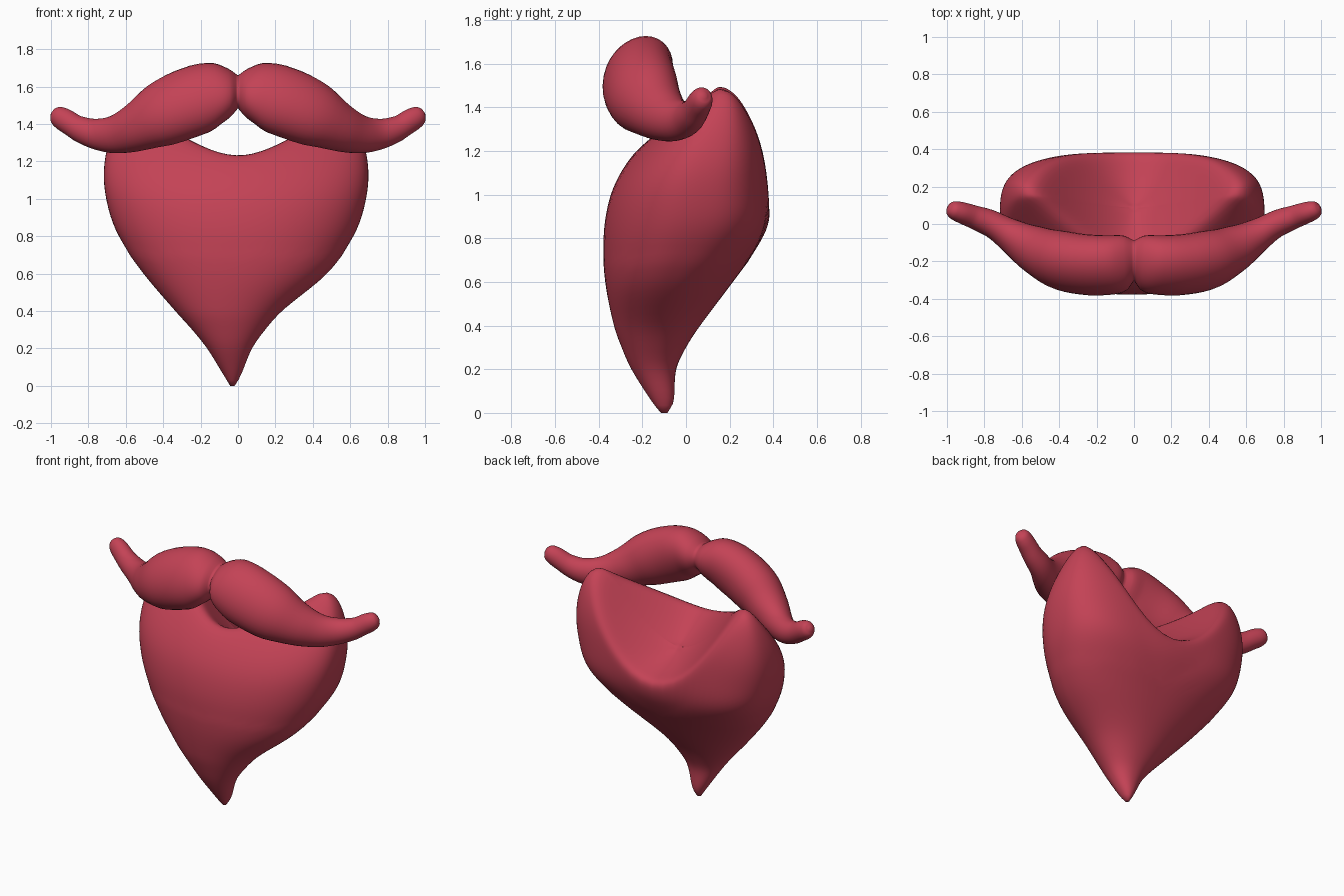
import bpy, bmesh, math
from mathutils import Vector

if "Cube" in bpy.data.objects:
    bpy.data.objects.remove(bpy.data.objects["Cube"])

red = bpy.data.materials.new("warm red")
red.diffuse_color = (0.55, 0.055, 0.092, 1)
red.use_nodes = True
red.node_tree.nodes["Principled BSDF"].inputs["Base Color"].default_value = red.diffuse_color


def spline(rows, i, t):
    """Smooth row between rows i and i + 1; the first column is the parameter."""
    a, b, c, d = [rows[min(max(i + k, 0), len(rows) - 1)] for k in (-1, 0, 1, 2)]
    h = c[0] - b[0]
    out = [b[0] + h * t]
    for k in range(1, len(b)):
        m0 = (c[k] - a[k]) / (c[0] - a[0]) * h
        m1 = (d[k] - b[k]) / (d[0] - b[0]) * h
        out.append((2 * t ** 3 - 3 * t * t + 1) * b[k] + (t ** 3 - 2 * t * t + t) * m0
                   + (3 * t * t - 2 * t ** 3) * c[k] + (t ** 3 - t * t) * m1)
    return out


def loft(bm, rings):
    """Skin a list of closed rings of points and return the vertex rings."""
    vs = [[bm.verts.new(p) for p in r] for r in rings]
    n = len(vs[0])
    for a, b in zip(vs, vs[1:]):
        for j in range(n):
            k = (j + 1) % n
            bm.faces.new((a[j], a[k], b[k], b[j]))
    return vs


def finish(bm, name):
    bmesh.ops.recalc_face_normals(bm, faces=bm.faces)
    me = bpy.data.meshes.new(name)
    bm.to_mesh(me)
    bm.free()
    me.materials.append(red)
    for f in me.polygons:
        f.use_smooth = True
    ob = bpy.data.objects.new(name, me)
    bpy.context.collection.objects.link(ob)
    return ob


# Beard sections: height, centre x, half width, front y, back y
BEARD = [
    (0.00, -0.03, 0.012, -0.115, -0.085),
    (0.05, -0.03, 0.042, -0.155, -0.058),
    (0.20, -0.045, 0.120, -0.25, -0.045),
    (0.30, -0.05, 0.195, -0.295, 0.00),
    (0.40, -0.05, 0.285, -0.33, 0.065),
    (0.60, -0.015, 0.49, -0.37, 0.215),
    (0.80, -0.01, 0.635, -0.382, 0.36),
    (0.88, -0.01, 0.67, -0.375, 0.395),
    (1.00, -0.01, 0.70, -0.35, 0.385),
    (1.10, -0.01, 0.715, -0.305, 0.385),
    (1.23, -0.01, 0.705, -0.21, 0.375),
    (1.37, -0.01, 0.665, -0.06, 0.33),
    (1.46, -0.01, 0.62, 0.04, 0.285),
    (1.55, -0.01, 0.54, 0.11, 0.225),
]


def section(z, a):
    """Point on the beard's outside at height z and angle a."""
    i = max(k for k in range(len(BEARD) - 1) if BEARD[k][0] <= z or k == 0)
    t = (z - BEARD[i][0]) / (BEARD[i + 1][0] - BEARD[i][0])
    _, cx, w, f, b = spline(BEARD, i, t)
    c, s = math.cos(a), math.sin(a)
    e = 2.1
    if s > 0:
        u = min(max((z - 0.4) / 0.6, 0), 1)
        e += 1.0 * u * u * (3 - 2 * u)
    x = cx + w * math.copysign(abs(c) ** (2 / e), c)
    y = (f + b) / 2 + (b - f) / 2 * math.copysign(abs(s) ** (2 / e), s)
    return Vector((x, y, z))


def saddle(x, y):
    """Hollow upper surface, sloping down to the back, high at the sides."""
    return 1.24 - 0.63 * (y + 0.2) + 0.55 * (abs(x) / 0.55) ** 1.5


N, LEVELS, CAPS, TOP = 96, 44, 16, 1.535
rim = []
for j in range(N):
    a = 2 * math.pi * j / N
    z = 0.6
    while z < TOP:
        p = section(z, a)
        if z >= saddle(p.x, p.y):
            break
        z += 0.004
    rim.append(min(z, TOP))

rings = [[section(rim[j] * k / LEVELS, 2 * math.pi * j / N) for j in range(N)]
         for k in range(LEVELS + 1)]
edge = rings[-1]
for k in range(1, CAPS):
    s = 1 - k / CAPS
    ring = []
    for p in edge:
        x, y = p.x * s, 0.08 + (p.y - 0.08) * s
        ring.append(Vector((x, y, min(saddle(x, y), TOP))))
    rings.append(ring)

bm = bmesh.new()
vs = loft(bm, rings)
bm.faces.new(vs[0])
centre = bm.verts.new((0, 0.08, saddle(0, 0.08)))
for j in range(N):
    bm.faces.new((vs[-1][j], vs[-1][(j + 1) % N], centre))
# Round off the rim
upper = [v for v in bm.verts if v.co.z > 0.7]
for _ in range(13):
    bmesh.ops.smooth_vert(bm, verts=upper, factor=0.5,
                          use_axis_x=True, use_axis_y=True, use_axis_z=True)
finish(bm, "beard")

# Moustache half: centre x, y, z, vertical radius, depth radius
MOUSTACHE = [
    (0.00, -0.195, 1.572, 0.088, 0.105),
    (0.05, -0.21, 1.565, 0.132, 0.145),
    (0.14, -0.22, 1.553, 0.177, 0.155),
    (0.28, -0.215, 1.507, 0.200, 0.160),
    (0.42, -0.185, 1.445, 0.190, 0.160),
    (0.55, -0.125, 1.380, 0.140, 0.138),
    (0.66, -0.06, 1.345, 0.103, 0.105),
    (0.76, 0.00, 1.347, 0.083, 0.080),
    (0.85, 0.035, 1.375, 0.074, 0.067),
    (0.92, 0.06, 1.417, 0.072, 0.060),
    (0.96, 0.073, 1.440, 0.062, 0.052),
    (0.985, 0.08, 1.452, 0.042, 0.036),
    (0.996, 0.084, 1.457, 0.012, 0.012),
]
STEPS, SIDES = 4, 32
path = [spline(MOUSTACHE, i, t / STEPS)
        for i in range(len(MOUSTACHE) - 1) for t in range(STEPS)]
path.append(list(MOUSTACHE[-1]))
rings = []
for i, (x, y, z, rv, rd) in enumerate(path):
    a, b = path[max(i - 1, 0)], path[min(i + 1, len(path) - 1)]
    tan = (Vector(b[:3]) - Vector(a[:3])).normalized()
    # Sections turn gradually from the mirror plane into the path direction
    tan = Vector((1, 0, 0)).lerp(tan, min(x / 0.25, 1)).normalized()
    side = Vector((0, 0, 1)).cross(tan).normalized()
    up = tan.cross(side)
    rv *= max(up.z, 0.8)
    rd *= max(side.y, 0.8)
    # The body leans back towards its top
    lean = 0.25 * max(0, 1 - x / 0.8)
    ring = []
    for j in range(SIDES):
        q = 2 * math.pi * j / SIDES
        ring.append(Vector((x, y, z)) + up * rv * math.sin(q)
                    + side * (rd * math.cos(q) + lean * rv * math.sin(q)))
    rings.append(ring)
for p in rings[0]:
    p.x = 0
bm = bmesh.new()
vs = loft(bm, rings)
bm.faces.new(vs[-1])
moustache = finish(bm, "moustache")
mirror = moustache.modifiers.new("mirror", 'MIRROR')
mirror.use_clip = True
mirror.merge_threshold = 0.001
